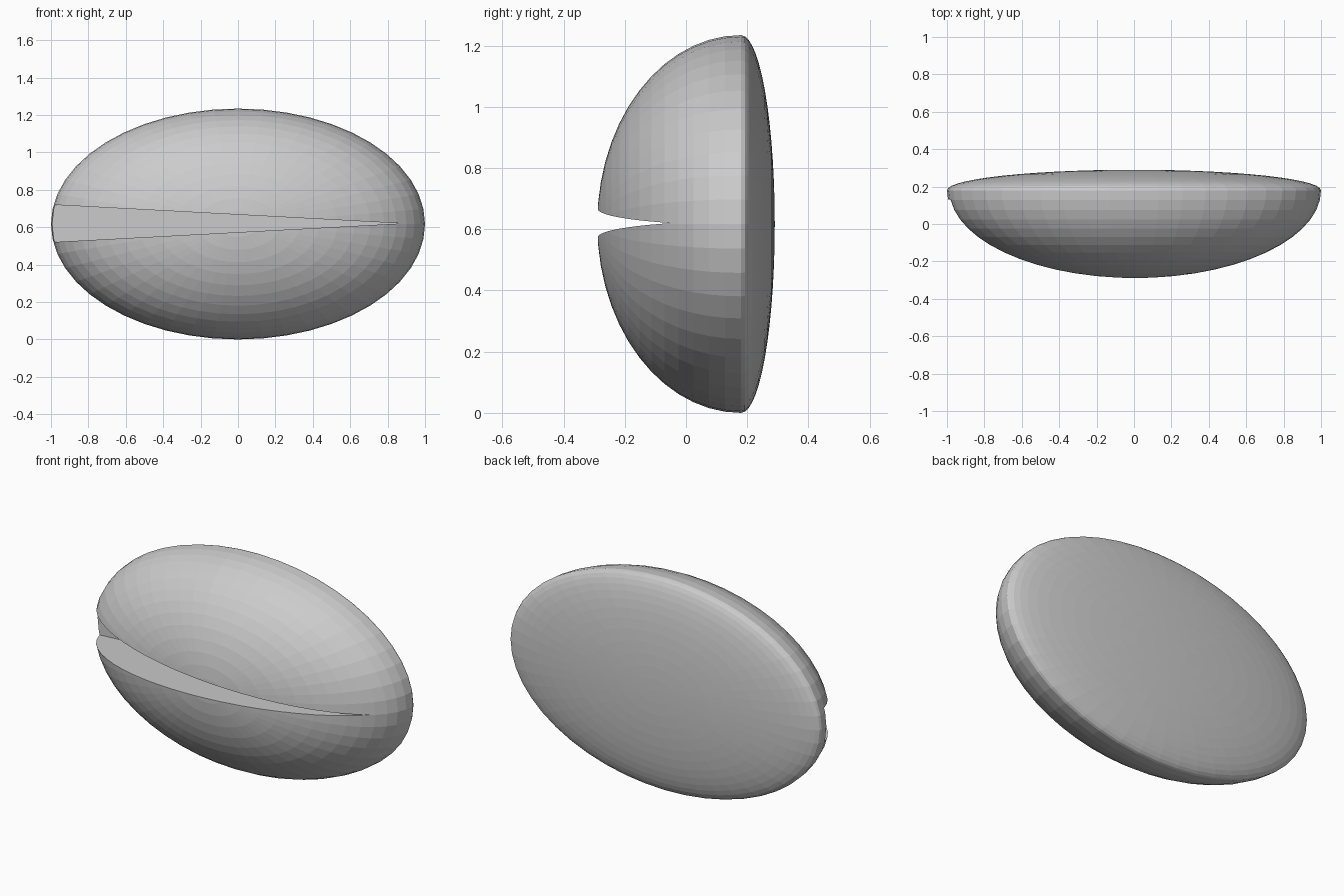
import bpy, bmesh, math
from mathutils import Matrix

if "Cube" in bpy.data.objects:
    bpy.data.objects.remove(bpy.data.objects["Cube"])

CZ = 0.617          # centre height, also the half height
SEAM = 0.18         # y of the rim between the domed front and the shallow back
FRONT, BACK = 0.47, 0.11

grey = bpy.data.materials.new("plain grey")
grey.diffuse_color = (0.6, 0.6, 0.6, 1)
grey.use_nodes = True
grey.node_tree.nodes["Principled BSDF"].inputs["Base Color"].default_value = grey.diffuse_color


def make_object(name, bm):
    bmesh.ops.recalc_face_normals(bm, faces=bm.faces[:])
    mesh = bpy.data.meshes.new(name)
    bm.to_mesh(mesh)
    bm.free()
    mesh.materials.append(grey)
    obj = bpy.data.objects.new(name, mesh)
    bpy.context.collection.objects.link(obj)
    return obj


# Bean body: sphere with its poles along y, deep in front and shallow behind
bm = bmesh.new()
bmesh.ops.create_uvsphere(bm, u_segments=48, v_segments=28, radius=1,
                          matrix=Matrix.Rotation(math.radians(90), 4, 'X'))
for v in bm.verts:
    depth = FRONT if v.co.y < 0 else BACK
    v.co = (v.co.x, SEAM + v.co.y * depth, CZ + v.co.z * CZ)
body = make_object("bean_body", bm)

# Wedge cutter: slit that widens towards the left end
bm = bmesh.new()
outline = [(0.875, 0.0), (-1.2, 0.111), (-1.2, -0.111)]
face = bm.faces.new([bm.verts.new((x, -0.6, CZ + 0.003 + z)) for x, z in outline])
side = bmesh.ops.extrude_face_region(bm, geom=[face])["geom"]
for v in side:
    if isinstance(v, bmesh.types.BMVert):
        v.co.y = 0.13
cutter = make_object("slit_cutter", bm)
cutter.hide_render = True

# Cut the slit and keep the result as plain mesh
mod = body.modifiers.new("slit", 'BOOLEAN')
mod.operation = 'DIFFERENCE'
mod.solver = 'EXACT'
mod.object = cutter
bpy.context.view_layer.update()
deps = bpy.context.evaluated_depsgraph_get()
cut_mesh = bpy.data.meshes.new_from_object(body.evaluated_get(deps))
body.modifiers.clear()
body.data = cut_mesh
bpy.data.objects.remove(cutter)
